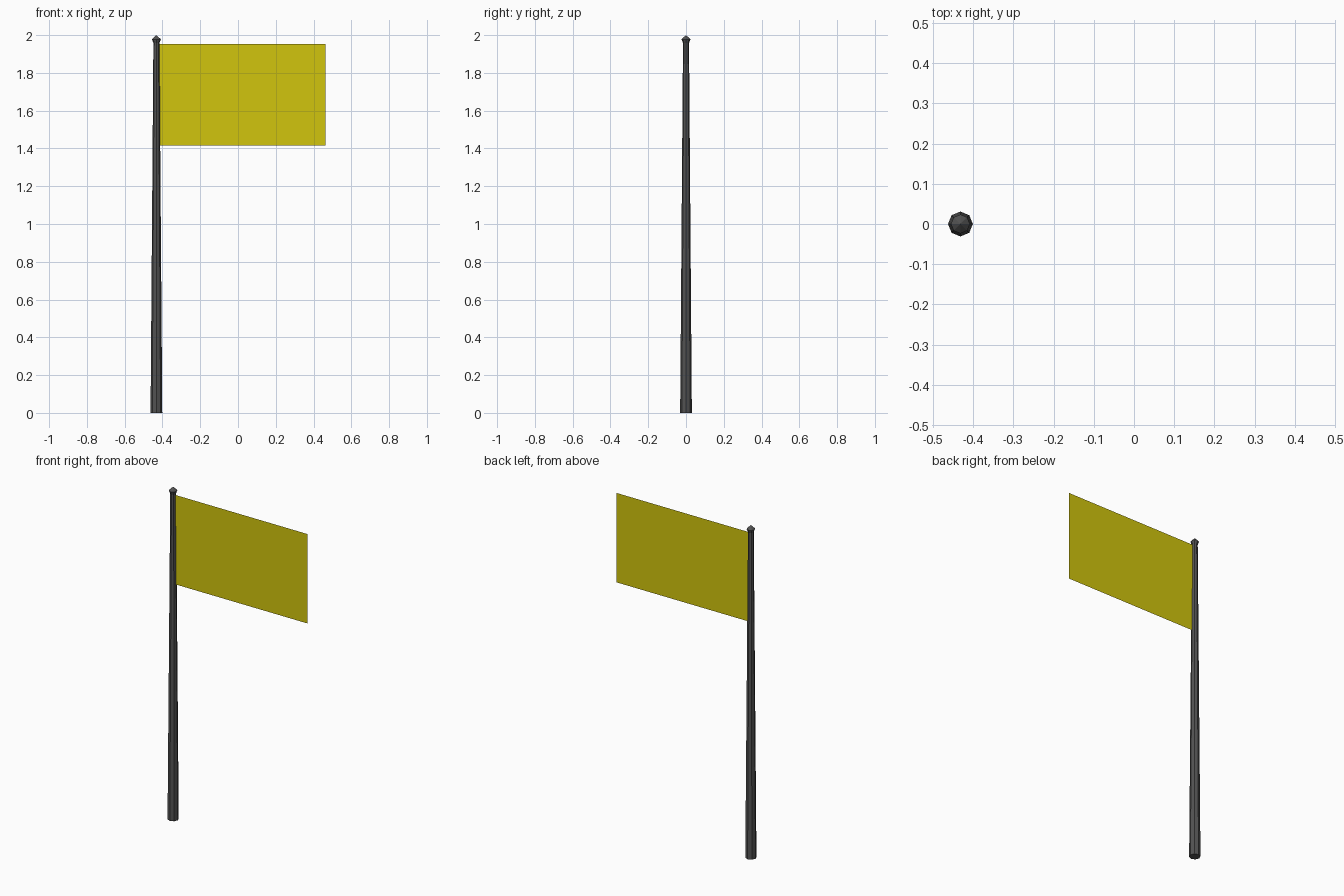
import bpy, bmesh, math

if "Cube" in bpy.data.objects:
    bpy.data.objects.remove(bpy.data.objects["Cube"])

POLE_X = -0.432
SIDES = 8


def material(name, rgb):
    m = bpy.data.materials.new(name)
    m.diffuse_color = (*rgb, 1)
    m.use_nodes = True
    m.node_tree.nodes["Principled BSDF"].inputs["Base Color"].default_value = m.diffuse_color
    return m


def add_object(name, bm, mat):
    mesh = bpy.data.meshes.new(name)
    bm.to_mesh(mesh)
    bm.free()
    mesh.materials.append(mat)
    obj = bpy.data.objects.new(name, mesh)
    bpy.context.collection.objects.link(obj)
    return obj


def lathe(name, profile, mat):
    """Octagonal solid from (radius, z) rings, closed at both ends."""
    bm = bmesh.new()
    rings = []
    for r, z in profile:
        rings.append([bm.verts.new((POLE_X + r * math.cos(math.tau * i / SIDES),
                                    r * math.sin(math.tau * i / SIDES), z))
                      for i in range(SIDES)])
    for a, b in zip(rings, rings[1:]):
        for i in range(SIDES):
            j = (i + 1) % SIDES
            bm.faces.new((a[i], a[j], b[j], b[i]))
    bm.faces.new(rings[0][::-1])
    bm.faces.new(rings[-1])
    # a zero-radius ring collapses to a point
    bmesh.ops.remove_doubles(bm, verts=bm.verts, dist=1e-5)
    bmesh.ops.recalc_face_normals(bm, faces=bm.faces)
    return add_object(name, bm, mat)


grey = material("dark grey", (0.085, 0.085, 0.085))
yellow = material("yellow", (0.64, 0.56, 0.004))

# Tapered pole with pointed finial on top
lathe("pole", [(0.031, 0), (0.016, 1.958), (0.0235, 1.978), (0.0, 2.0)], grey)

# Flat cloth, a single sheet
bm = bmesh.new()
bm.faces.new([bm.verts.new((x, 0, z)) for x, z in
              ((-0.42, 1.416), (0.463, 1.416), (0.463, 1.954), (-0.42, 1.954))])
add_object("flag", bm, yellow)
